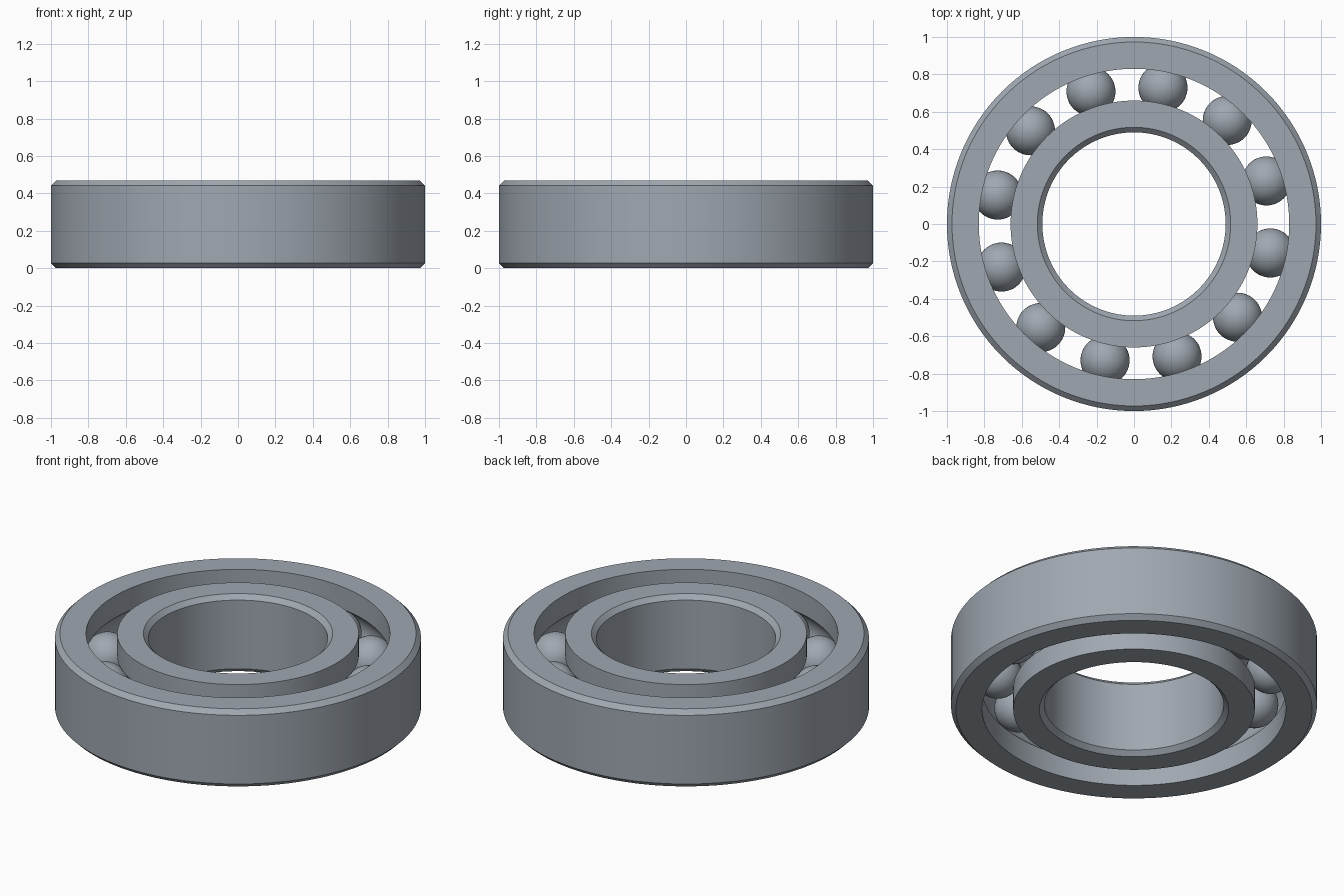
import bpy, bmesh
from math import sin, cos, acos, pi, radians

cube = bpy.data.objects.get("Cube")
if cube:
    bpy.data.objects.remove(cube, do_unlink=True)

HEIGHT = 0.468
MID = HEIGHT / 2
PITCH = 0.745          # radius of the circle of ball centres
BALL = 0.131
GROOVE = 0.132
BEVEL = 0.027
BALLS = 12

steel = bpy.data.materials.new("steel grey")
steel.use_nodes = True
colour = (0.35, 0.39, 0.44, 1)
steel.diffuse_color = colour
steel.node_tree.nodes["Principled BSDF"].inputs["Base Color"].default_value = colour


def finish(name, bm):
    """Turn a bmesh into a smooth steel object."""
    mesh = bpy.data.meshes.new(name)
    bm.to_mesh(mesh)
    bm.free()
    mesh.materials.append(steel)
    obj = bpy.data.objects.new(name, mesh)
    bpy.context.collection.objects.link(obj)
    bpy.ops.object.select_all(action="DESELECT")
    obj.select_set(True)
    bpy.context.view_layer.objects.active = obj
    bpy.ops.object.shade_smooth_by_angle(angle=radians(30))
    return obj


def ring(name, plain, land, side):
    """Lathe a race: chamfered plain wall, and a land with a ball groove."""
    half = acos(abs(land - PITCH) / GROOVE)
    steps = 16
    # Chamfered wall, from top to bottom
    profile = [(plain - side * BEVEL, HEIGHT), (plain, HEIGHT - BEVEL),
               (plain, BEVEL), (plain - side * BEVEL, 0)]
    # Land and groove, from bottom to top
    profile.append((land, 0))
    for i in range(steps + 1):
        t = half * (2 * i / steps - 1)
        profile.append((PITCH + side * GROOVE * cos(t), MID + GROOVE * sin(t)))
    profile.append((land, HEIGHT))

    bm = bmesh.new()
    verts = [bm.verts.new((r, 0, z)) for r, z in profile]
    edges = [bm.edges.new((a, b)) for a, b in zip(verts, verts[1:] + verts[:1])]
    bmesh.ops.spin(bm, geom=verts + edges, cent=(0, 0, 0), axis=(0, 0, 1),
                   angle=2 * pi, steps=128, use_duplicate=False)
    bmesh.ops.remove_doubles(bm, verts=bm.verts, dist=0.0001)
    bmesh.ops.recalc_face_normals(bm, faces=bm.faces)
    return finish(name, bm)


# Races
ring("outer_ring", 1.0, 0.83, 1)
ring("inner_ring", 0.49, 0.66, -1)

# Balls share one mesh
bm = bmesh.new()
bmesh.ops.create_uvsphere(bm, u_segments=48, v_segments=24, radius=BALL)
first = finish("ball_1", bm)
for i in range(BALLS):
    ball = first
    if i:
        ball = bpy.data.objects.new(f"ball_{i + 1}", first.data)
        bpy.context.collection.objects.link(ball)
    a = radians(18) + 2 * pi * i / BALLS
    ball.location = (PITCH * cos(a), PITCH * sin(a), MID)
